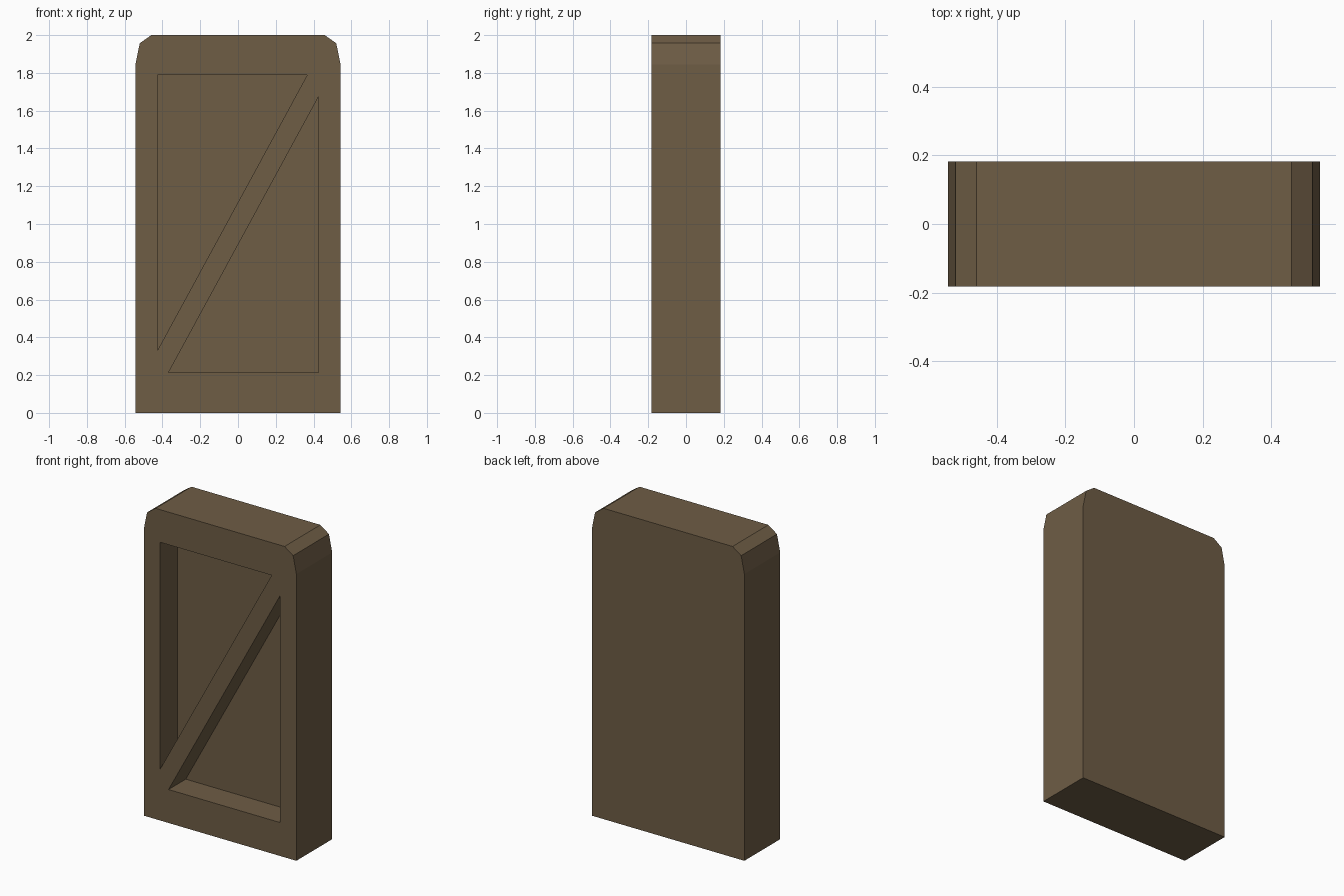
import bpy
import bmesh

if "Cube" in bpy.data.objects:
    bpy.data.objects.remove(bpy.data.objects["Cube"], do_unlink=True)

HALF_DEPTH = 0.182
RECESS_DEPTH = 0.175

wood = bpy.data.materials.new("weathered brown wood")
wood.use_nodes = True
colour = (0.156, 0.109, 0.060, 1.0)
wood.diffuse_color = colour
shader = wood.node_tree.nodes["Principled BSDF"]
shader.inputs["Base Color"].default_value = colour
shader.inputs["Roughness"].default_value = 0.9


def prism(name, outline, front, back):
    """Extrude an x-z outline from y = front to y = back."""
    bm = bmesh.new()
    face = bm.faces.new([bm.verts.new((x, front, z)) for x, z in outline])
    moved = bmesh.ops.extrude_face_region(bm, geom=[face])["geom"]
    verts = [v for v in moved if isinstance(v, bmesh.types.BMVert)]
    bmesh.ops.translate(bm, verts=verts, vec=(0, back - front, 0))
    bmesh.ops.recalc_face_normals(bm, faces=bm.faces)
    mesh = bpy.data.meshes.new(name)
    bm.to_mesh(mesh)
    bm.free()
    mesh.materials.append(wood)
    obj = bpy.data.objects.new(name, mesh)
    bpy.context.collection.objects.link(obj)
    return obj


# Slab with chamfered upper corners
right_edge = [(0.543, 0), (0.543, 1.845), (0.52, 1.957), (0.459, 2.0)]
left_edge = [(-x, z) for x, z in reversed(right_edge)]
panel = prism("door_panel", right_edge + left_edge, -HALF_DEPTH, HALF_DEPTH)

# Two triangular recesses that leave a frame and a diagonal brace
upper = [(-0.427, 0.33), (-0.427, 1.79), (0.367, 1.79)]
lower = [(-x, 2.005 - z) for x, z in upper]
for name, outline in (("upper_recess", upper), ("lower_recess", lower)):
    cutter = prism(name + "_cutter", outline, -HALF_DEPTH - 0.1,
                   -HALF_DEPTH + RECESS_DEPTH)
    cutter.hide_render = True
    cut = panel.modifiers.new(name, 'BOOLEAN')
    cut.operation = 'DIFFERENCE'
    cut.solver = 'EXACT'
    cut.object = cutter
    bpy.context.view_layer.objects.active = panel
    bpy.ops.object.modifier_apply(modifier=cut.name)
    bpy.data.objects.remove(cutter, do_unlink=True)
